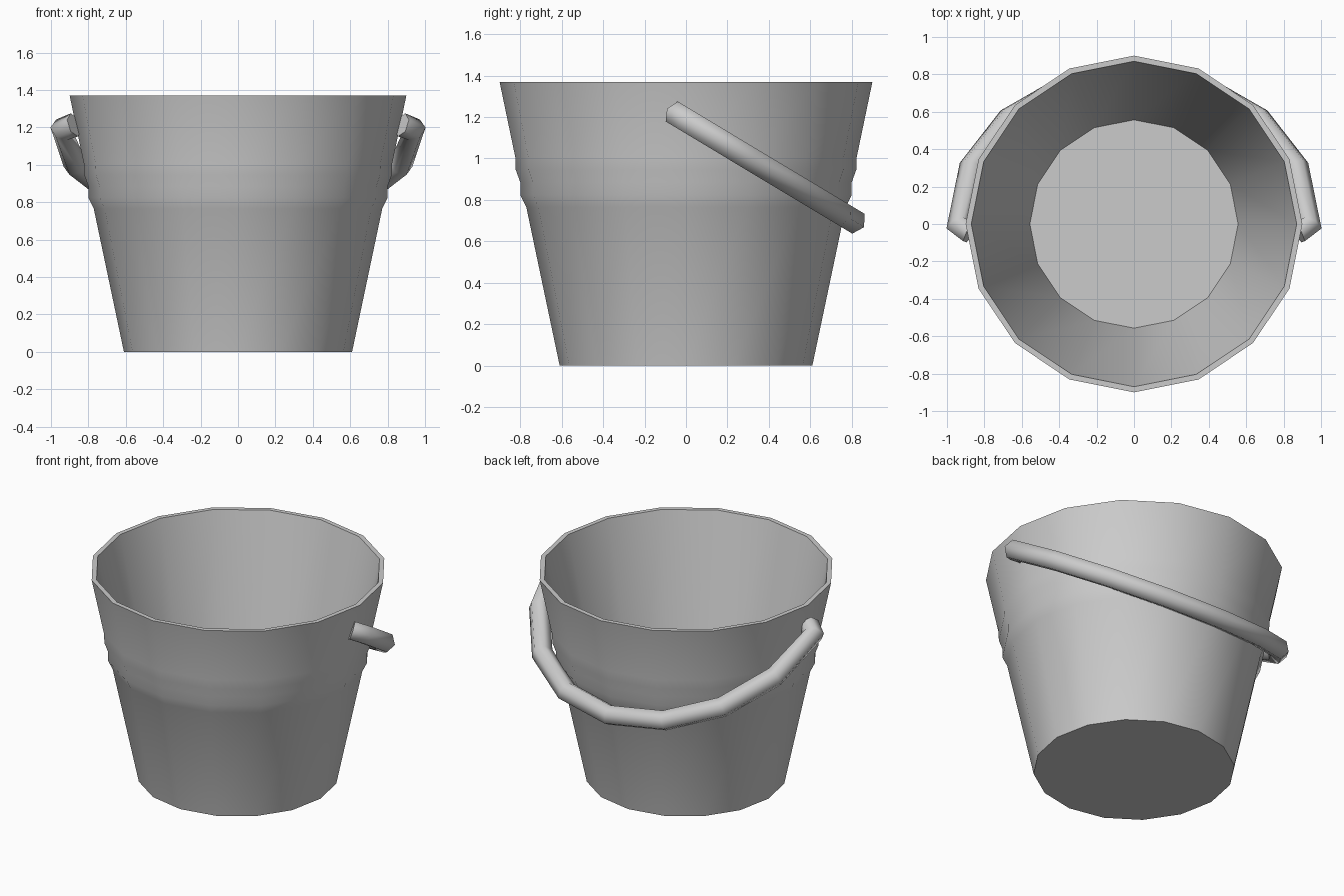
import bpy, bmesh
from math import sin, cos, pi, radians
from mathutils import Vector

if "Cube" in bpy.data.objects:
    bpy.data.objects.remove(bpy.data.objects["Cube"])


def loft(name, rings, smooth_angle, cap=True):
    """Skin a list of closed rings, cap both ends and smooth by angle."""
    bm = bmesh.new()
    rows = [[bm.verts.new(p) for p in ring] for ring in rings]
    n = len(rows[0])
    for a, b in zip(rows, rows[1:]):
        for i in range(n):
            j = (i + 1) % n
            bm.faces.new((a[i], a[j], b[j], b[i]))
    if cap:
        bm.faces.new(rows[0])
        bm.faces.new(rows[-1])
    bmesh.ops.recalc_face_normals(bm, faces=bm.faces)
    mesh = bpy.data.meshes.new(name)
    bm.to_mesh(mesh)
    bm.free()
    obj = bpy.data.objects.new(name, mesh)
    bpy.context.collection.objects.link(obj)
    bpy.context.view_layer.objects.active = obj
    obj.select_set(True)
    bpy.ops.object.shade_smooth_by_angle(angle=radians(smooth_angle))
    obj.select_set(False)
    return obj


# Bucket: 16-sided lathe, outer wall with stepped band, rim, inner wall, floor
SIDES = 16
profile = [(0.61, 0), (0.771, 0.765), (0.80, 0.824), (0.80, 0.885),
           (0.822, 0.945), (0.824, 1.005), (0.90, 1.37),
           (0.87, 1.37), (0.557, 0.03)]
loft("bucket", [[(r * cos(2 * pi * i / SIDES), r * sin(2 * pi * i / SIDES), z)
                 for i in range(SIDES)] for r, z in profile], 30)

# Handle: hexagonal tube along a tilted half circle with hooked-in ends
TILT = radians(31)
along = Vector((0, cos(TILT), -sin(TILT)))   # direction the handle drops in
up = Vector((0, sin(TILT), cos(TILT)))       # normal of the handle plane
R, TUBE, START = 0.942, 0.065, -0.615
path = [(R * cos(pi * i / 8), START + R * sin(pi * i / 8)) for i in range(9)]
path = [(0.875, START - 0.05)] + path + [(-0.875, START - 0.05)]
pts = [Vector((x, 0, 0)) + along * s + up * 1.016 for x, s in path]

rings = []
for i, p in enumerate(pts):
    d_in = (p - pts[max(i - 1, 0)]).normalized()
    d_out = (pts[min(i + 1, len(pts) - 1)] - p).normalized()
    tangent = (d_in + d_out).normalized()
    side = tangent.cross(up).normalized()
    edge = d_in if i else d_out
    mitre = TUBE / max(tangent.dot(edge), 0.5)
    if 0 < i < len(pts) - 1 and i in (1, len(pts) - 2):
        mitre = TUBE                          # keep the hook corners slim
    rings.append([p + side * mitre * cos(pi * k / 3) + up * TUBE * sin(pi * k / 3)
                  for k in range(6)])
loft("handle", rings, 75)
